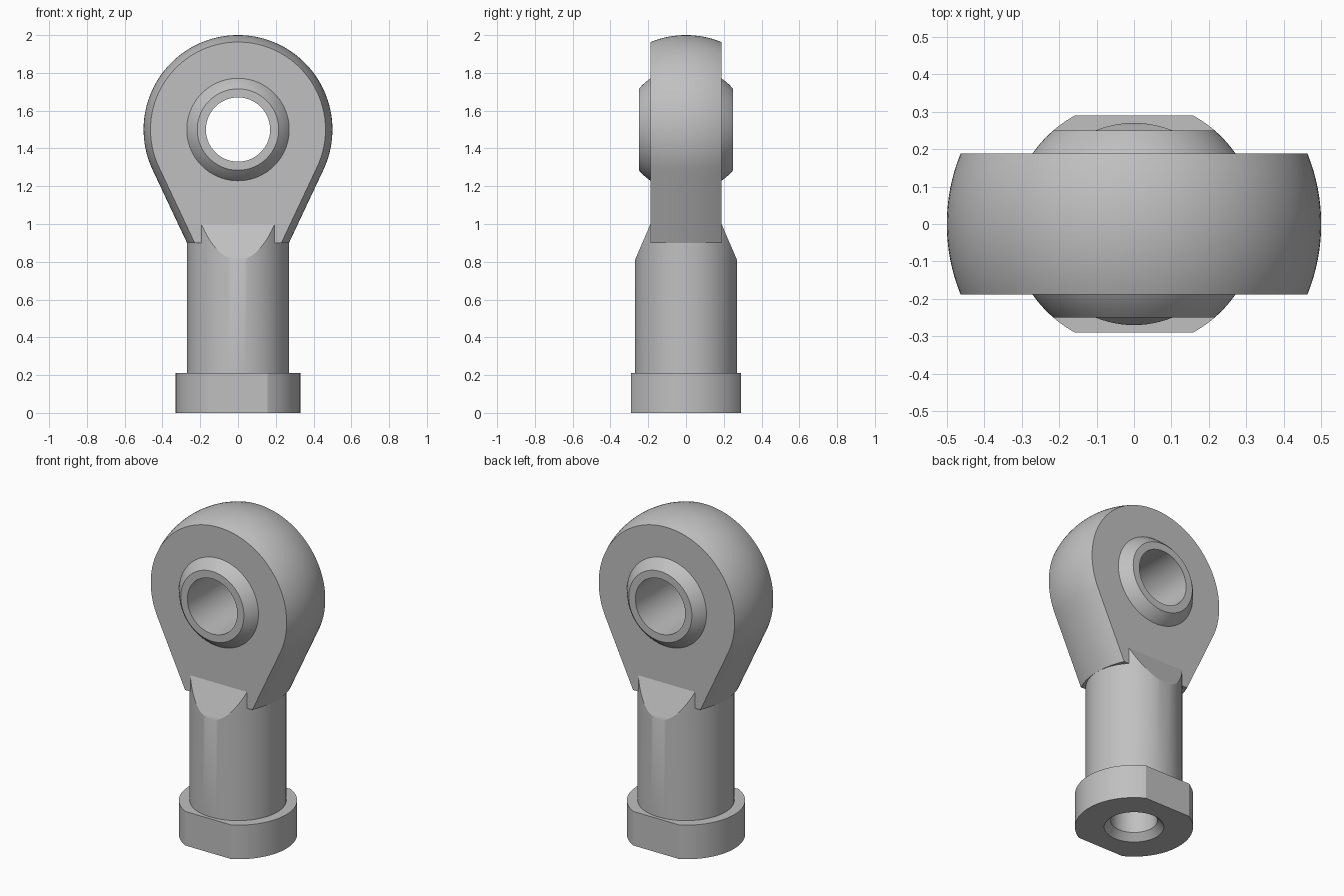
import bpy, bmesh
from math import sin, cos, pi, sqrt, atan2, acos, radians
from mathutils import Vector, Matrix

cube = bpy.data.objects.get("Cube")
if cube:
    bpy.data.objects.remove(cube, do_unlink=True)

steel = bpy.data.materials.new("steel grey")
steel.use_nodes = True
GREY = (0.53, 0.53, 0.53, 1)
steel.diffuse_color = GREY
steel.node_tree.nodes["Principled BSDF"].inputs["Base Color"].default_value = GREY

EYE_Z, EYE_R, HALF_T = 1.5, 0.5, 0.188
BALL_R, BALL_HALF, BORE_R = 0.33, 0.25, 0.17
SHANK_R, FOOT_Z = 0.27, 0.9


def finish(bm, name):
    bmesh.ops.recalc_face_normals(bm, faces=bm.faces)
    mesh = bpy.data.meshes.new(name)
    bm.to_mesh(mesh)
    bm.free()
    mesh.materials.append(steel)
    obj = bpy.data.objects.new(name, mesh)
    bpy.context.collection.objects.link(obj)
    bpy.ops.object.select_all(action='DESELECT')
    obj.select_set(True)
    bpy.context.view_layer.objects.active = obj
    bpy.ops.object.shade_smooth_by_angle(angle=radians(25))
    return obj


def lathe(profile, closed=False, steps=96):
    """Spin (radius, height) points around z."""
    bm = bmesh.new()
    verts = [bm.verts.new((r, 0, z)) for r, z in profile]
    edges = [bm.edges.new(pair) for pair in zip(verts, verts[1:])]
    if closed:
        edges.append(bm.edges.new((verts[-1], verts[0])))
    bmesh.ops.spin(bm, geom=verts + edges, cent=(0, 0, 0), axis=(0, 0, 1),
                   angle=2 * pi, steps=steps)
    bmesh.ops.remove_doubles(bm, verts=bm.verts, dist=1e-5)
    return bm


def slice_off(bm, point, normal):
    """Remove everything beyond a plane and cap the cut."""
    cut = bmesh.ops.bisect_plane(bm, geom=bm.verts[:] + bm.edges[:] + bm.faces[:],
                                 plane_co=point, plane_no=normal, clear_outer=True)
    bmesh.ops.remove_doubles(bm, verts=bm.verts, dist=1e-5)
    rim = [e for e in bm.edges if e.is_boundary]
    bmesh.ops.holes_fill(bm, edges=rim, sides=0)


# Shank with wrench collar and chamfered blind bore
bm = lathe([(0, 0.75), (0.13, 0.75), (0.13, 0.04), (0.167, 0), (0.33, 0),
            (0.33, 0.21), (SHANK_R, 0.21), (SHANK_R, 1.0), (0, 1.0)])
for side in (-1, 1):
    slice_off(bm, (0, side * 0.29, 0), (0, side, 0))
    slope = Vector((0, side * 0.19, SHANK_R - HALF_T))
    slice_off(bm, (0, side * SHANK_R, 0.81), slope.normalized())
finish(bm, "shank_and_collar")

# Eye housing: crowned teardrop ring lofted through its thickness
drop = EYE_Z - FOOT_Z
tangent = acos(EYE_R / sqrt(SHANK_R ** 2 + drop ** 2)) - atan2(drop, SHANK_R)


def outline(y):
    r = sqrt(EYE_R ** 2 - y ** 2)
    foot = SHANK_R - (EYE_R - r) / cos(tangent)
    arc = [(r * cos(a), r * sin(a)) for a in
           (tangent + (pi - 2 * tangent) * i / 80 for i in range(81))]
    corners = [arc[-1], (-foot, -drop), (foot, -drop), arc[0]]
    pts = arc[:-1]
    for (x0, z0), (x1, z1) in zip(corners, corners[1:]):
        pts += [(x0 + (x1 - x0) * i / 12, z0 + (z1 - z0) * i / 12) for i in range(12)]
    return pts


def hole(y):
    r = sqrt(BALL_R ** 2 - HALF_T ** 2)
    angles = [atan2(z, x) for x, z in outline(y)]
    return [(r * cos(a), r * sin(a)) for a in angles]


layers = [HALF_T * (i / 8 - 1) for i in range(17)]
loops = [(-HALF_T, hole(-HALF_T))] + [(y, outline(y)) for y in layers] + [(HALF_T, hole(HALF_T))]
bm = bmesh.new()
rings = [[bm.verts.new((x, y, EYE_Z + z)) for x, z in pts] for y, pts in loops]
for a, b in zip(rings, rings[1:] + rings[:1]):
    for i in range(len(a)):
        j = (i + 1) % len(a)
        bm.faces.new((a[i], a[j], b[j], b[i]))
finish(bm, "eye_housing")

# Swivel ball with through bore
heights = [BALL_HALF * (i / 12 - 1) for i in range(25)]
profile = [(BORE_R, -BALL_HALF)]
profile += [(sqrt(BALL_R ** 2 - h ** 2), h) for h in heights]
profile += [(BORE_R, BALL_HALF)]
bm = lathe(profile, closed=True)
bmesh.ops.transform(bm, verts=bm.verts,
                    matrix=Matrix.Translation((0, 0, EYE_Z)) @ Matrix.Rotation(pi / 2, 4, 'X'))
finish(bm, "swivel_ball")
